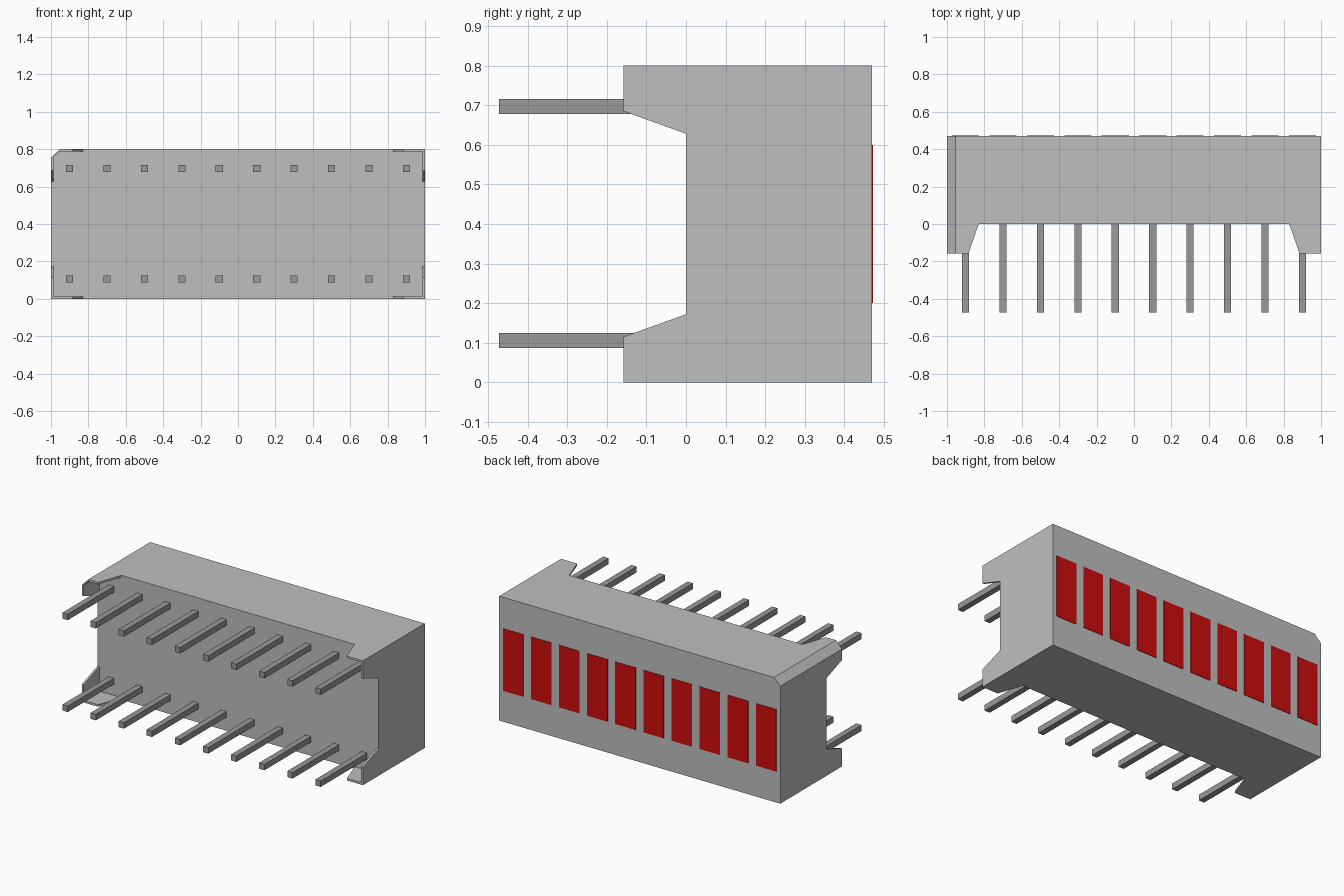
import bpy
import bmesh

cube = bpy.data.objects.get("Cube")
if cube:
    bpy.data.objects.remove(cube, do_unlink=True)

# Overall sizes
W, H = 1.0, 0.80          # half width, height
BACK, TIP, PIN_TIP = 0.47, -0.158, -0.472
CHAMFER, WALL = 0.045, 0.013


def material(name, rgb):
    m = bpy.data.materials.new(name)
    m.use_nodes = True
    m.diffuse_color = (*rgb, 1)
    m.node_tree.nodes["Principled BSDF"].inputs["Base Color"].default_value = (*rgb, 1)
    return m


grey = material("housing grey", (0.52, 0.52, 0.52))
metal = material("pin grey", (0.32, 0.32, 0.32))
red = material("segment red", (0.62, 0.004, 0.004))


def finish(name, bm, mat):
    bmesh.ops.remove_doubles(bm, verts=bm.verts, dist=1e-5)
    bmesh.ops.recalc_face_normals(bm, faces=bm.faces)
    me = bpy.data.meshes.new(name)
    bm.to_mesh(me)
    bm.free()
    me.materials.append(mat)
    ob = bpy.data.objects.new(name, me)
    bpy.context.collection.objects.link(ob)
    return ob


def prism(name, outline, y0, y1, mat):
    """Extrude an x-z outline from y0 to y1."""
    bm = bmesh.new()
    face = bm.faces.new([bm.verts.new((x, y0, z)) for x, z in outline])
    ext = bmesh.ops.extrude_face_region(bm, geom=[face])
    for v in ext["geom"]:
        if isinstance(v, bmesh.types.BMVert):
            v.co.y = y1
    return finish(name, bm, mat)


def box(name, x, z, sx, sz, y0, y1, mat):
    a, b = sx / 2, sz / 2
    return prism(name, [(x - a, z - b), (x + a, z - b), (x + a, z + b), (x - a, z + b)], y0, y1, mat)


def corner_foot(name, sx, top, chamfered=False):
    """Thin L-shaped wall round one corner, with sloping ends."""
    c = CHAMFER if chamfered else 0
    # (distance in from the side, distance in from the top or bottom, front y)
    path = [(0.17, 0, 0), (0.115, 0, TIP), (c, 0, TIP)]
    if chamfered:
        path.append((0, c, TIP))
    path += [(0, 0.115, TIP), (0, 0.172, 0)]
    bm = bmesh.new()
    rings = []
    for dx, dz, y in path:
        ring = []
        for t, yy in ((0, 0), (0, y), (WALL, y), (WALL, 0)):
            x = sx * (W - max(dx, t))
            z = max(dz, t)
            ring.append(bm.verts.new((x, yy, H - z if top else z)))
        rings.append(ring)
    for r, s in zip(rings, rings[1:]):
        for i in range(4):
            j = (i + 1) % 4
            bm.faces.new((r[i], r[j], s[j], s[i]))
    return finish(name, bm, grey)


# Housing block with one chamfered corner
prism("housing", [(-W, 0), (W, 0), (W, H), (-W + CHAMFER, H), (-W, H - CHAMFER)], 0, BACK, grey)

# Four corner feet
corner_foot("foot_top_right", -1, True, chamfered=True)
corner_foot("foot_top_left", 1, True)
corner_foot("foot_bottom_right", -1, False)
corner_foot("foot_bottom_left", 1, False)

# Ten light segments, each with a pair of pins
for i in range(10):
    x = -0.9 + 0.2 * i
    box(f"light_segment_{i + 1}", x, 0.4, 0.145, 0.40, BACK, BACK + 0.003, red)
    box(f"bottom_pin_{i + 1}", x, 0.106, 0.038, 0.038, PIN_TIP, 0, metal)
    box(f"top_pin_{i + 1}", x, 0.697, 0.038, 0.038, PIN_TIP, 0, metal)
